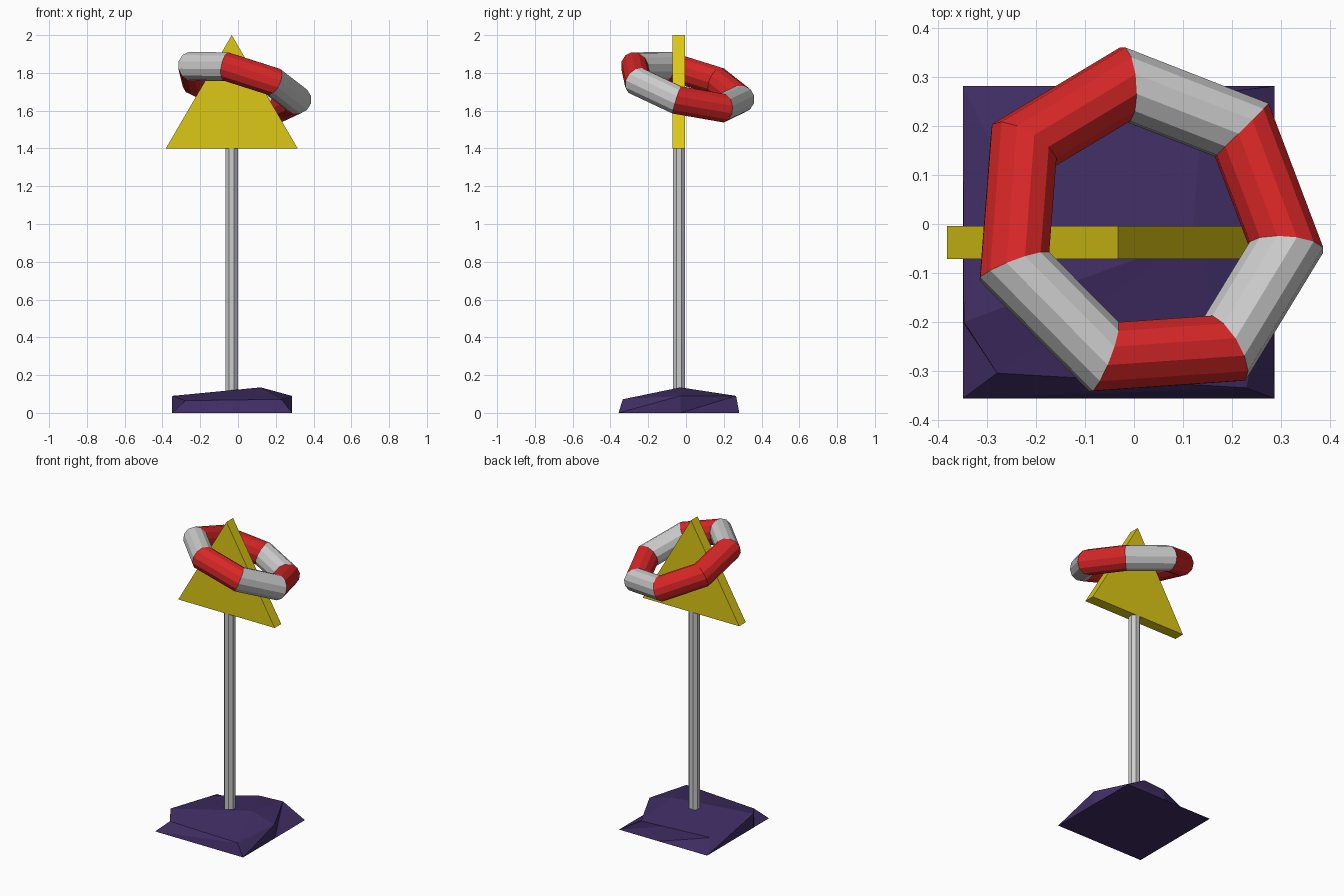
import bpy
from math import sin, cos, pi
from mathutils import Vector

if "Cube" in bpy.data.objects:
    bpy.data.objects.remove(bpy.data.objects["Cube"])


def material(name, rgb):
    m = bpy.data.materials.new(name)
    m.diffuse_color = (*rgb, 1)
    m.use_nodes = True
    m.node_tree.nodes["Principled BSDF"].inputs["Base Color"].default_value = m.diffuse_color
    return m


def add_mesh(name, verts, faces, mats=()):
    me = bpy.data.meshes.new(name)
    me.from_pydata([tuple(v) for v in verts], [], faces)
    for m in mats:
        me.materials.append(m)
    ob = bpy.data.objects.new(name, me)
    bpy.context.collection.objects.link(ob)
    return ob


red = material("red", (0.69, 0.02, 0.02))
white = material("white", (0.65, 0.65, 0.65))
yellow = material("yellow", (0.72, 0.58, 0.008))
purple = material("purple", (0.05, 0.026, 0.125))

# Lumpy base: square footprint, uneven rim, off-centre peak
foot = [(-.35, -.357), (.287, -.357), (.287, -.03), (.287, .282),
        (.0, .282), (-.35, .282), (-.35, -.2)]
rim = [(-.28, -.305, .065), (.23, -.335, .072), (.285, -.03, .09), (.14, .265, .09),
       (-.02, .25, .09), (-.29, .16, .055), (-.348, -.2, .09)]
n = len(foot)
verts = [(x, y, 0) for x, y in foot] + rim + [(.12, -.03, .135)]
faces = [tuple(reversed(range(n)))]
for i in range(n):
    j = (i + 1) % n
    faces += [(i, j, n + j), (i, n + j, n + i), (n + i, n + j, 2 * n)]
add_mesh("base", verts, faces, [purple])

# Octagonal pole
bpy.ops.mesh.primitive_cylinder_add(vertices=8, radius=.0355, depth=1.35,
                                    location=(-.034, -.037, .735), rotation=(0, 0, pi / 8))
bpy.context.object.name = "pole"

# Triangular sign plate
tri = [(-.382, 1.4), (.316, 1.4), (-.033, 2.0)]
verts = [(x, y, z) for y in (-.072, -.004) for x, z in tri]
add_mesh("sign_plate", verts, [(0, 1, 2), (5, 4, 3), (0, 3, 4, 1), (1, 4, 5, 2), (2, 5, 3, 0)],
         [yellow])

# Tilted seven-sided ring hung over the sign, striped red and white
SEG, SIDES, R, r = 7, 12, .30, .078
centre = Vector((.024, -.003, 1.73))
normal = Vector((.30, .288, 1)).normalized()
u = Vector((-.02, .289, 0))
u = (u - normal * u.dot(normal)).normalized()
v = u.cross(normal)
verts, faces = [], []
for i in range(SEG):
    a = 2 * pi * i / SEG
    out = u * cos(a) + v * sin(a)
    for k in range(SIDES):
        b = 2 * pi * k / SIDES
        verts.append(centre + out * (R + r * cos(b)) + normal * r * sin(b))
for i in range(SEG):
    for k in range(SIDES):
        i2, k2 = (i + 1) % SEG, (k + 1) % SIDES
        faces.append((i * SIDES + k, i * SIDES + k2, i2 * SIDES + k2, i2 * SIDES + k))
ring = add_mesh("ring", verts, faces, [white, red])
for p in ring.data.polygons:
    p.material_index = 1 if p.index // SIDES in (1, 3, 5, 6) else 0
# make the ring normals face outward
p = ring.data.polygons[0]
mid = centre + (u * cos(pi / SEG) + v * sin(pi / SEG)) * R * cos(pi / SEG)
if p.normal.dot(p.center - mid) < 0:
    ring.data.flip_normals()
